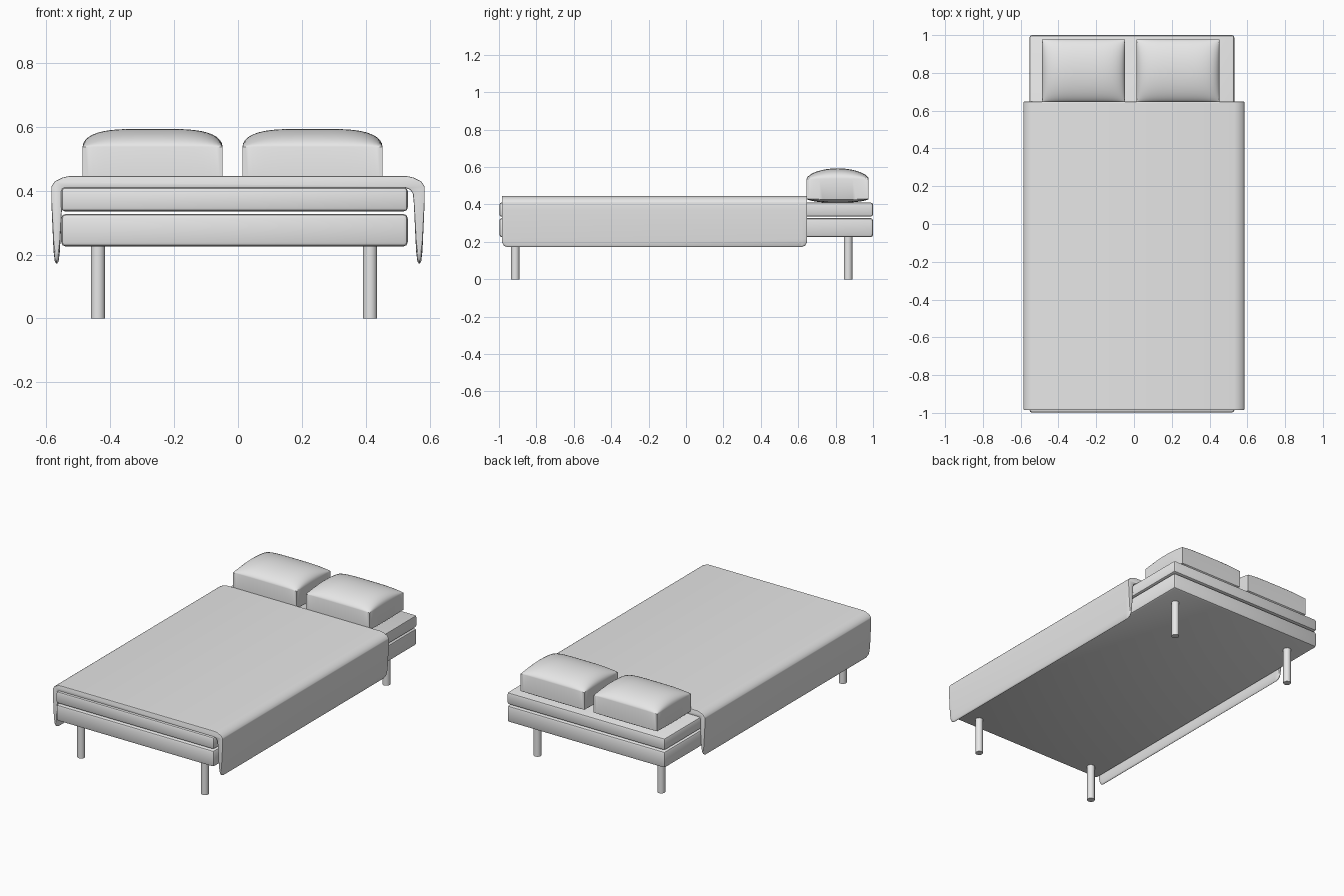
import bpy
import bmesh

cube = bpy.data.objects.get("Cube")
if cube:
    bpy.data.objects.remove(cube, do_unlink=True)

# One pale grey for everything
grey = bpy.data.materials.new("pale_grey")
grey.use_nodes = True
grey.diffuse_color = (0.8, 0.8, 0.8, 1)
grey.node_tree.nodes["Principled BSDF"].inputs["Base Color"].default_value = (0.8, 0.8, 0.8, 1)


def finish(name, bm, bevel=0, segments=2):
    """Turn a bmesh into a shaded object with an optional bevel."""
    bmesh.ops.recalc_face_normals(bm, faces=bm.faces)
    mesh = bpy.data.meshes.new(name)
    bm.to_mesh(mesh)
    bm.free()
    mesh.materials.append(grey)
    obj = bpy.data.objects.new(name, mesh)
    bpy.context.collection.objects.link(obj)
    bpy.ops.object.select_all(action='DESELECT')
    obj.select_set(True)
    bpy.context.view_layer.objects.active = obj
    if bevel:
        mod = obj.modifiers.new("rounded_edges", 'BEVEL')
        mod.width = bevel
        mod.segments = segments
        mod.limit_method = 'ANGLE'
        bpy.ops.object.modifier_apply(modifier=mod.name)
    bpy.ops.object.shade_smooth_by_angle()
    return obj


def box(lo, hi):
    bm = bmesh.new()
    bmesh.ops.create_cube(bm, size=1)
    for v in bm.verts:
        for i in range(3):
            v.co[i] = (lo[i] + hi[i]) / 2 + v.co[i] * (hi[i] - lo[i])
    return bm


# Bed base and mattress
left, right = 0.531, -0.553
finish("bed_base", box((right, -0.998, 0.225), (left, 1, 0.327)), 0.014)
finish("mattress", box((right, -0.998, 0.335), (left, 1, 0.41)), 0.012)

# Legs
for side, x in (("right", -0.438), ("left", 0.413)):
    for end, y in (("front", -0.913), ("back", 0.867)):
        bm = bmesh.new()
        bmesh.ops.create_cone(bm, cap_ends=True, segments=20, radius1=0.0225,
                              radius2=0.0225, depth=0.235)
        bmesh.ops.translate(bm, verts=bm.verts, vec=(x, y, 0.1175))
        finish(f"{end}_{side}_leg", bm)

# Blanket: half section from the top, round the hanging hem, back under the top
half = [(0.53, 0.445), (0.548, 0.441), (0.573, 0.429), (0.584, 0.413),
        (0.584, 0.37), (0.577, 0.21), (0.573, 0.178), (0.567, 0.17),
        (0.561, 0.178), (0.557, 0.21), (0.55, 0.36), (0.547, 0.39),
        (0.54, 0.402), (0.525, 0.408)]
section = half + [(-x, z) for x, z in reversed(half)]
front, back, r = -0.985, 0.648, 0.03
# Stations along the bed: the hem lifts near both ends to round its corners
ends = [(0, r), (0.3 * r, 0.3 * r), (r, 0)]
stations = [(front + d, up) for d, up in ends] + [(back - d, up) for d, up in reversed(ends)]
bm = bmesh.new()
rings = [[bm.verts.new((x, y, z + (up if z < 0.25 else 0))) for x, z in section]
         for y, up in stations]
for a, b in zip(rings, rings[1:]):
    for i in range(len(section)):
        j = (i + 1) % len(section)
        bm.faces.new((a[i], a[j], b[j], b[i]))
bm.faces.new(rings[0])
bm.faces.new(rings[-1])
finish("blanket", bm, 0.004)


# Pillows: straight walls with a bulging top and bottom
def pillow(name, cx):
    half_x, half_y, cy, n = 0.219, 0.166, 0.811, 24
    bm = bmesh.new()
    bmesh.ops.create_grid(bm, x_segments=n, y_segments=n, size=1)
    top = list(bm.faces)
    lower = bmesh.ops.extrude_face_region(bm, geom=top, use_keep_orig=True)["geom"]
    low = {g for g in lower if isinstance(g, bmesh.types.BMVert)}
    for v in bm.verts:
        u, w = v.co.x, v.co.y
        # Crowd the grid towards the rim, where the bulge is steepest
        u, w = u * (1.5 - 0.5 * u * u), w * (1.5 - 0.5 * w * w)
        bulge = max(0, 1 - u ** 4) ** 0.5 * max(0, 1 - w * w) ** 0.6
        z = 0.43 - 0.022 * bulge if v in low else 0.537 + 0.056 * bulge
        v.co = (cx + half_x * u, cy + half_y * w, z)
    finish(name, bm)


pillow("right_pillow", -0.267)
pillow("left_pillow", 0.233)
